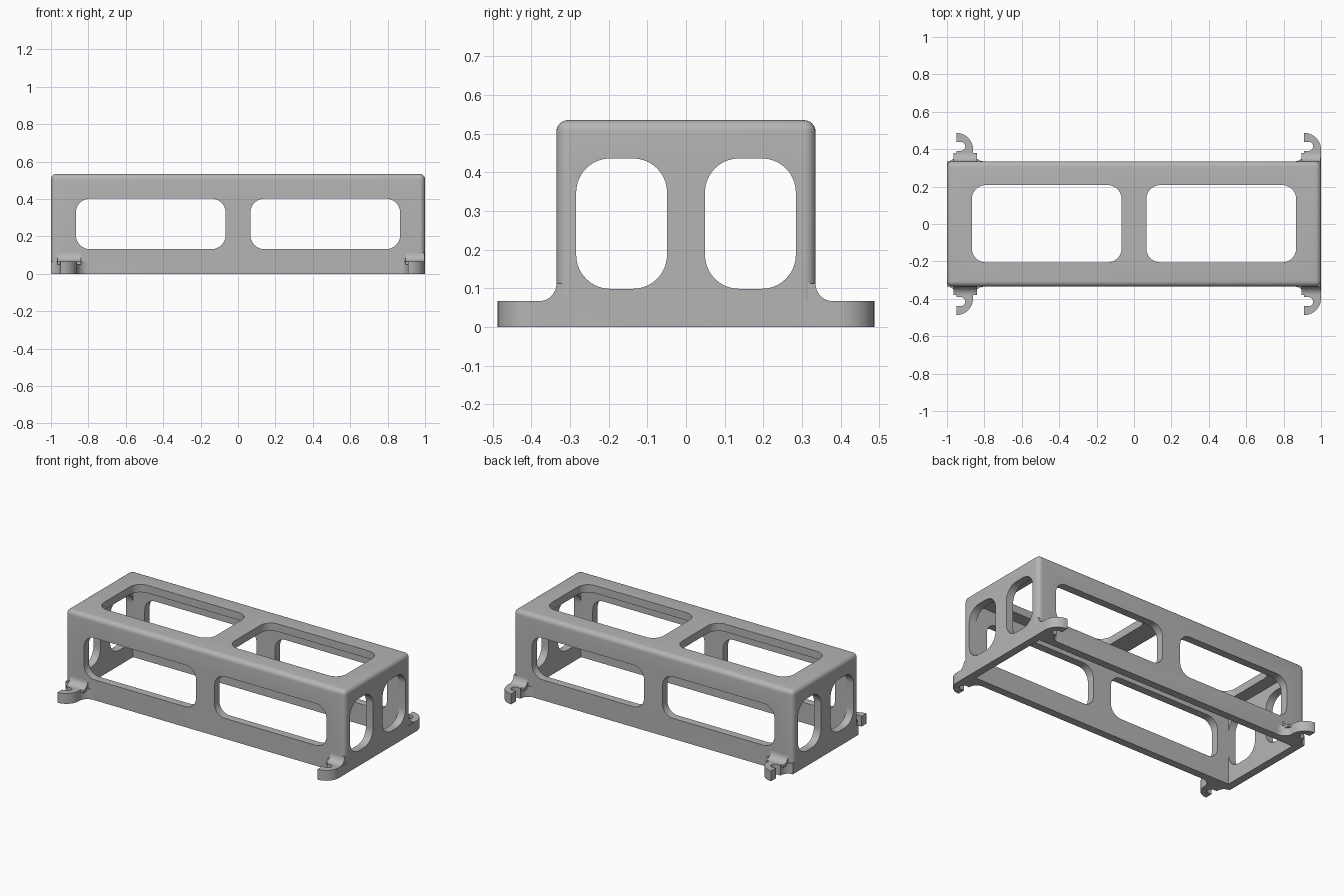
import bpy, bmesh, math
from mathutils import Vector

if "Cube" in bpy.data.objects:
    bpy.data.objects.remove(bpy.data.objects["Cube"], do_unlink=True)

GREY = (0.46, 0.46, 0.46, 1)
mat = bpy.data.materials.new("plain grey")
mat.use_nodes = True
mat.diffuse_color = GREY
mat.node_tree.nodes["Principled BSDF"].inputs["Base Color"].default_value = GREY

HALF_Y, HEIGHT, WALL, TAB = 0.335, 0.535, 0.05, 0.067


def make_object(name, bm):
    bmesh.ops.recalc_face_normals(bm, faces=bm.faces)
    mesh = bpy.data.meshes.new(name)
    bm.to_mesh(mesh)
    bm.free()
    mesh.materials.append(mat)
    ob = bpy.data.objects.new(name, mesh)
    bpy.context.collection.objects.link(ob)
    return ob


def arc(cx, cy, r, start, end, n=10):
    angles = [math.radians(start + (end - start) * i / n) for i in range(n + 1)]
    return [(cx + r * math.cos(a), cy + r * math.sin(a)) for a in angles]


def prism(name, outline, place, lo, hi):
    """Extrude a 2D outline; place(u, v, w) maps it into the model."""
    bm = bmesh.new()
    face = bm.faces.new([bm.verts.new(place(u, v, lo)) for u, v in outline])
    moved = bmesh.ops.extrude_face_region(bm, geom=[face])["geom"]
    shift = Vector(place(0, 0, hi)) - Vector(place(0, 0, lo))
    bmesh.ops.translate(bm, vec=shift,
                        verts=[g for g in moved if isinstance(g, bmesh.types.BMVert)])
    return make_object(name, bm)


def rounded_rect(u0, u1, v0, v1, r):
    corners = [(u1 - r, v1 - r), (u0 + r, v1 - r), (u0 + r, v0 + r), (u1 - r, v0 + r)]
    return [p for i, (u, v) in enumerate(corners)
            for p in arc(u, v, r, 90 * i, 90 * i + 90)]


def box(name, half_x, half_y, z0, z1, radius=0):
    bm = bmesh.new()
    bmesh.ops.create_cube(bm, size=1)
    for v in bm.verts:
        v.co = (v.co.x * 2 * half_x, v.co.y * 2 * half_y, z1 if v.co.z > 0 else z0)
    if radius:
        # round every edge except the bottom rim
        edges = [e for e in bm.edges if max(v.co.z for v in e.verts) > z0 + 0.01]
        bmesh.ops.bevel(bm, geom=edges, offset=radius, segments=6,
                        profile=0.5, affect='EDGES')
    return make_object(name, bm)


def along_x(u, v, w):
    return (w, u, v)


def along_y(u, v, w):
    return (u, w, v)


def along_z(u, v, w):
    return (u, v, w)


# Open-bottomed housing with two windows in each face
frame = box("frame", 1, HALF_Y, 0, HEIGHT, 0.03)
cutters = [box("inside_cutter", 1 - WALL, HALF_Y - WALL, -0.2, HEIGHT - WALL)]
for side in (-1, 1):
    u0, u1 = sorted((side * 0.066, side * 0.867))
    cutters.append(prism("long_window_cutter", rounded_rect(u0, u1, 0.132, 0.402, 0.075),
                         along_y, -0.6, 0.6))
    cutters.append(prism("top_window_cutter", rounded_rect(u0, u1, -0.205, 0.208, 0.075),
                         along_z, 0.42, 0.8))
    v0, v1 = sorted((side * 0.049, side * 0.284))
    cutters.append(prism("end_window_cutter", rounded_rect(v0, v1, 0.099, 0.436, 0.088),
                         along_x, -1.3, 1.3))
for cutter in cutters:
    mod = frame.modifiers.new("cut", 'BOOLEAN')
    mod.operation, mod.solver, mod.object = 'DIFFERENCE', 'EXACT', cutter
bpy.context.view_layer.update()
evaluated = frame.evaluated_get(bpy.context.evaluated_depsgraph_get())
cut_mesh = bpy.data.meshes.new_from_object(evaluated)
frame.modifiers.clear()
frame.data = cut_mesh
for cutter in cutters:
    bpy.data.objects.remove(cutter, do_unlink=True)

# Hooked mounting lug, open towards -x
base = HALF_Y - 0.03
hook = [(-1, base)]
hook += arc(-1, 0.385, 0.05, -90, 0)
hook += [(-0.95, 0.391)]
hook += arc(-0.926, 0.415, 0.024, -90, 90)
hook += [(-0.95, 0.439)]
hook += arc(-0.95, 0.397, 0.09, 90, 0)
right_flare = arc(-0.8, 0.397, 0.062, 180, 270)[1:] + [(-0.8, base)]
straight_edge = [(-0.86, base)]

# Fillet blending the lug into the wall
fillet = [(base, 0.05), (base, 0.115)] + arc(0.38, 0.112, 0.045, 180, 270) + [(0.38, 0.05)]

parts = [frame]
for y_name, sy in (("front", -1), ("back", 1)):
    for x_name, shift, ending in (("right", 0, right_flare), ("left", 1.86, straight_edge)):
        outline = [(x + shift, y * sy) for x, y in hook + ending]
        parts.append(prism(f"{y_name}_{x_name}_lug", outline, along_z, 0, TAB))
        x0, x1 = (-0.965, -0.84) if shift == 0 else (0.895, 0.998)
        parts.append(prism(f"{y_name}_{x_name}_lug_fillet",
                           [(y * sy, z) for y, z in fillet], along_x, x0, x1))

# Smooth curved surfaces, keep hard edges
bpy.ops.object.select_all(action='DESELECT')
for ob in parts:
    ob.select_set(True)
bpy.context.view_layer.objects.active = frame
bpy.ops.object.shade_smooth_by_angle(angle=math.radians(30))
